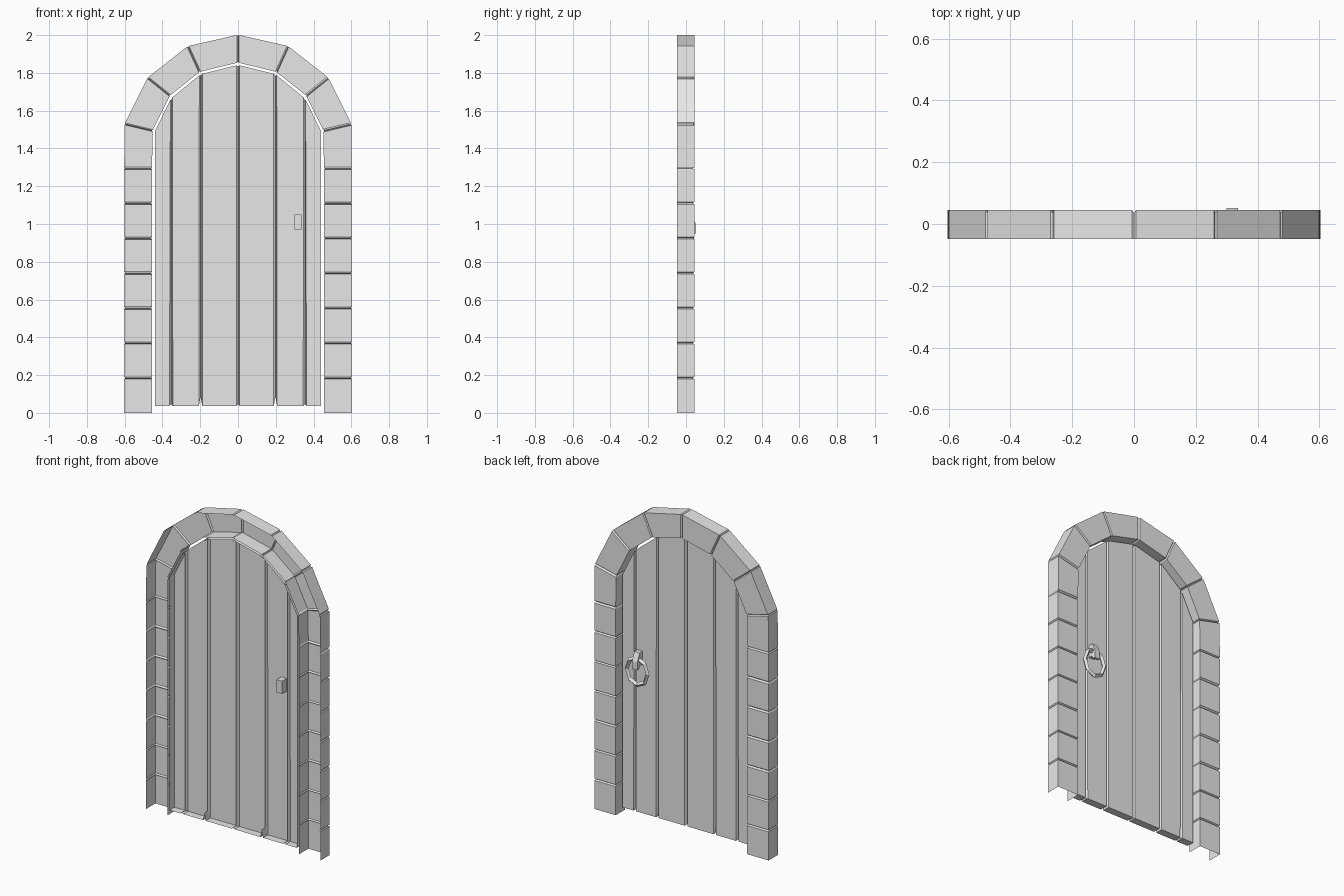
import bpy, bmesh, math, random
from mathutils import Vector

random.seed(4)
cube = bpy.data.objects.get("Cube")
if cube:
    bpy.data.objects.remove(cube)

FRONT = -0.048

grey = bpy.data.materials.new("plain_grey")
grey.use_nodes = True
grey.diffuse_color = (0.8, 0.8, 0.8, 1)
grey.node_tree.nodes["Principled BSDF"].inputs["Base Color"].default_value = (0.8, 0.8, 0.8, 1)


def make_object(name, bm):
    mesh = bpy.data.meshes.new(name)
    bm.to_mesh(mesh)
    bm.free()
    mesh.materials.append(grey)
    obj = bpy.data.objects.new(name, mesh)
    bpy.context.collection.objects.link(obj)
    return obj


def grooved_shell(name, seams, back, groove, depth, notches=None, jitter=0.0, caps=False):
    """Loft a U section (open at the front) along seams, with a V groove at each inner seam."""
    seams = [(Vector(a), Vector(b)) for a, b in seams]
    stations = []
    last = len(seams) - 1
    for i, (a, b) in enumerate(seams):
        across = (b - a).normalized()
        if 0 < i < last:
            half = groove + random.uniform(0, jitter)
            notch = (notches or {}).get(i, depth * 0.5)
            for j in (i - 1, i + 1):
                c, d = seams[j]
                side = (a + (c - a).normalized() * half, b + (d - b).normalized() * half, back)
                stations.append(side)
                if j < i:
                    stations.append((a + across * notch, b - across * depth * 0.5, back - depth))
        else:
            stations.append((a, b, back))
    bm = bmesh.new()
    rows = []
    for a, b, y in stations:
        pts = [(a, FRONT), (a, y), (b, y), (b, FRONT)]
        rows.append([bm.verts.new((p.x, yy, p.y)) for p, yy in pts])
    for r, s in zip(rows, rows[1:]):
        for k in range(3):
            bm.faces.new((r[k], r[k + 1], s[k + 1], s[k]))
    if caps:
        bm.faces.new(list(reversed(rows[0])))
        bm.faces.new(rows[-1])
    # The broad face looks towards the back
    bm.normal_update()
    if bm.faces[:][1].normal.y < 0:
        bmesh.ops.reverse_faces(bm, faces=bm.faces[:])
    return make_object(name, bm)


# Stone surround: outer and inner points of each joint on one half, mirrored
half = [((0.603, 0.185 * i), (0.455, 0.185 * i)) for i in range(8)]
half += [((0.6, 1.53), (0.452, 1.495)), ((0.478, 1.775), (0.36, 1.68)),
         ((0.265, 1.942), (0.203, 1.805))]
mirrored = [((-a[0], a[1]), (-b[0], b[1])) for a, b in reversed(half)]
joints = half + [((0, 2.002), (0, 1.855))] + mirrored
grooved_shell("stone_arch", joints, 0.045, 0.005, 0.01, jitter=0.003)

# Plank door with chipped lower ends beside two of the grooves
tops = [(0.0, 1.842), (0.198, 1.793), (0.354, 1.665), (0.44, 1.492)]
outline = [(-x, z) for x, z in reversed(tops[1:])] + tops
planks = [((x, 0.037), (x, z)) for x, z in outline]
grooved_shell("plank_door", planks, 0.0, 0.009, 0.018,
              notches={2: 0.05, 4: 0.05}, caps=True)

# Handle bracket: side profile in y and z, extruded across x
profile = [(-0.046, 0.97), (-0.046, 1.05), (0.03, 1.05), (0.052, 1.0),
           (0.052, 0.95), (0.036, 0.95), (0.025, 0.97)]
bm = bmesh.new()
face = bm.faces.new([bm.verts.new((0.3, y, z)) for y, z in profile])
ext = bmesh.ops.extrude_face_region(bm, geom=[face])
bmesh.ops.translate(bm, vec=(0.036, 0, 0),
                    verts=[v for v in ext["geom"] if isinstance(v, bmesh.types.BMVert)])
bmesh.ops.recalc_face_normals(bm, faces=bm.faces[:])
make_object("handle_bracket", bm)

# Hanging ring handle
bpy.ops.mesh.primitive_torus_add(major_segments=8, minor_segments=4,
                                 major_radius=0.08, minor_radius=0.014,
                                 location=(0.318, 0.028, 0.93),
                                 rotation=(math.pi / 2, 0, 0))
ring = bpy.context.object
ring.name = "handle_ring"
ring.scale = (0.9, 1.05, 1)
ring.data.materials.append(grey)
